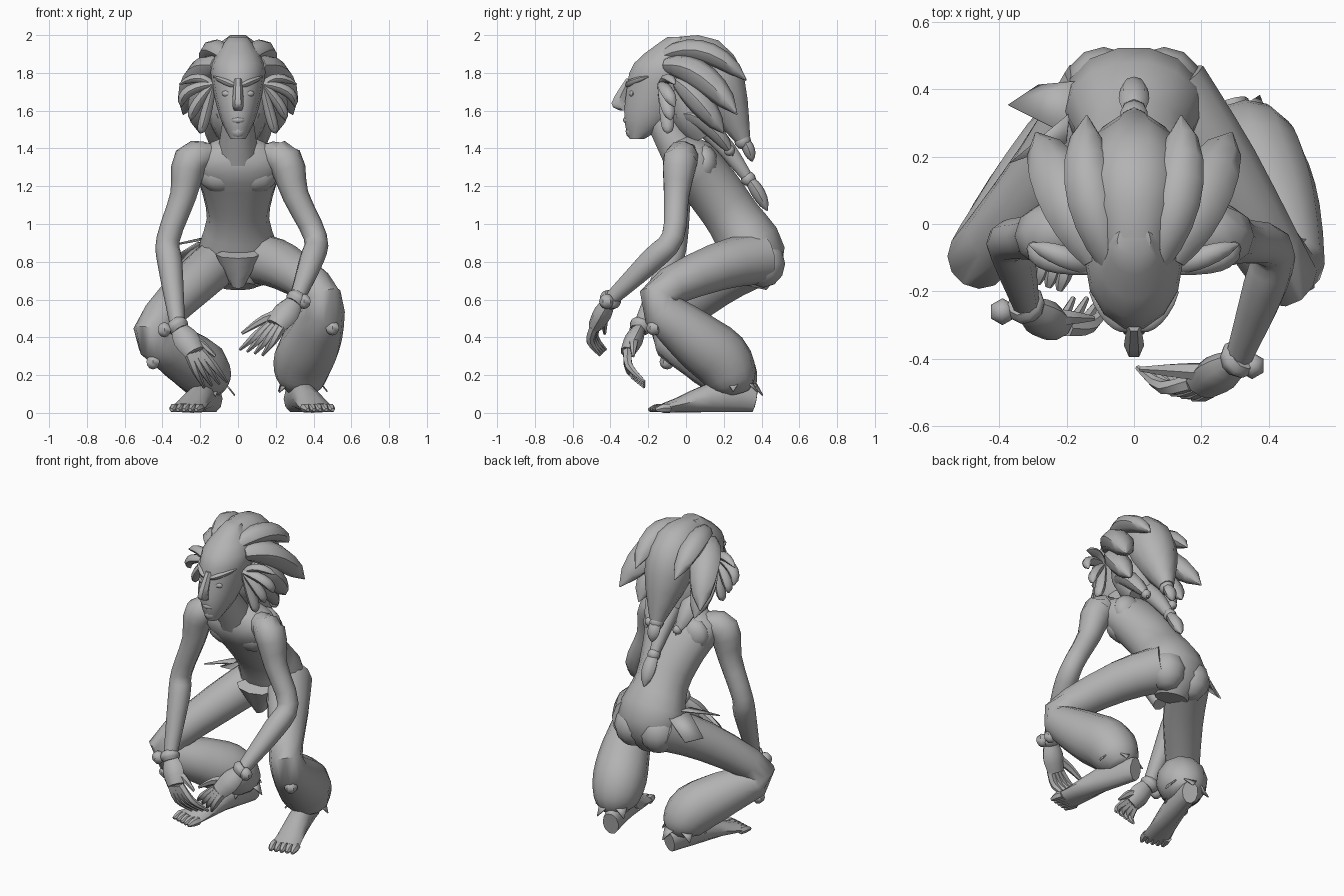
import bpy, bmesh
from math import sin, cos, pi, tau, radians
from mathutils import Vector

if "Cube" in bpy.data.objects:
    bpy.data.objects.remove(bpy.data.objects["Cube"], do_unlink=True)

GREY = (.45, .45, .45, 1)
clay = bpy.data.materials.new("clay grey")
clay.use_nodes = True
clay.diffuse_color = GREY
clay.node_tree.nodes["Principled BSDF"].inputs["Base Color"].default_value = GREY

SIDEWAYS = Vector((1, 0, 0))
FORWARD = Vector((0, 1, 0))
UP = Vector((0, 0, 1))


def finish(name, bm):
    bmesh.ops.recalc_face_normals(bm, faces=bm.faces)
    mesh = bpy.data.meshes.new(name)
    bm.to_mesh(mesh)
    bm.free()
    mesh.materials.append(clay)
    part = bpy.data.objects.new(name, mesh)
    bpy.context.collection.objects.link(part)
    bpy.ops.object.select_all(action='DESELECT')
    part.select_set(True)
    bpy.context.view_layer.objects.active = part
    bpy.ops.object.shade_smooth_by_angle(angle=radians(50))
    return part


def loft(name, sections, sides=8, across=SIDEWAYS, level=False):
    """Skin elliptical sections given as (centre, half width, half depth)."""
    bm = bmesh.new()
    rings = []
    for i, (centre, width, depth) in enumerate(sections):
        before = sections[max(i - 1, 0)][0]
        after = sections[min(i + 1, len(sections) - 1)][0]
        along = UP if level else (after - before).normalized()
        u = (across - along * across.dot(along)).normalized()
        v = along.cross(u)
        angles = [tau * k / sides for k in range(sides)]
        rings.append([bm.verts.new(centre + u * width * cos(a) + v * depth * sin(a)) for a in angles])
    for ring, following in zip(rings, rings[1:]):
        for k in range(sides):
            n = (k + 1) % sides
            bm.faces.new((ring[k], ring[n], following[n], following[k]))
    bm.faces.new(rings[0])
    bm.faces.new(rings[-1])
    return finish(name, bm)


def curve_through(keys, steps=3):
    """Smooth path through keys of any dimension."""
    keys = [Vector(k) for k in keys]
    padded = [keys[0]] + keys + [keys[-1]]
    path = []
    for a, b, c, d in zip(padded, padded[1:], padded[2:], padded[3:]):
        for step in range(steps):
            t = step / steps
            pull = (c - a) * t + (a * 2 - b * 5 + c * 4 - d) * t * t + (b * 3 - a - c * 3 + d) * t ** 3
            path.append(b + pull / 2)
    return path + [keys[-1]]


def limb(name, joints, radii, sides=10, flat=1, across=SIDEWAYS):
    path = curve_through([(*joint, radius) for joint, radius in zip(joints, radii)])
    return loft(name, [(p.xyz, p.w, p.w * flat) for p in path], sides, across)


def body(name, profile, sides=14, level=False):
    """Symmetric volume from keys of y, z, half width, half depth."""
    path = curve_through(profile)
    return loft(name, [(Vector((0, p.x, p.y)), p.z, p.w) for p in path], sides, level=level)


def lock(name, root, middle, tip, width, flat=.8, across=SIDEWAYS):
    """Leaf-shaped strand that swells, then narrows to a point."""
    root, middle, tip = Vector(root), Vector(middle), Vector(tip)
    bend = middle * 2 - (root + tip) / 2
    sections = []
    for step in range(8):
        t = step / 7
        centre = root.lerp(bend, t).lerp(bend.lerp(tip, t), t)
        swell = width * (.5 + 2 * t) * (1 - t) ** .7 + .004
        sections.append((centre, swell, swell * flat))
    return loft(name, sections, across=across)


def ball(name, centre, size, scale=(1, 1, 1), segments=8):
    bm = bmesh.new()
    bmesh.ops.create_uvsphere(bm, u_segments=segments, v_segments=6, radius=size)
    for vert in bm.verts:
        vert.co = Vector(centre) + vert.co * Vector(scale)
    return finish(name, bm)


def flap(name, corners):
    bm = bmesh.new()
    bm.faces.new([bm.verts.new(corner) for corner in corners])
    cloth = finish(name, bm)
    cloth.modifiers.new("thickness", 'SOLIDIFY').thickness = .008


# Torso, neck and loincloth
body("torso", [(.34, .67, .1, .09), (.36, .84, .21, .17), (.25, 1.03, .165, .15),
               (.13, 1.2, .2, .15), (.01, 1.35, .25, .14), (-.04, 1.44, .1, .07)])
limb("neck", [(0, -.02, 1.36), (0, -.14, 1.56)], (.11, .08))
body("loincloth", [(.16, .84, .12, .05), (.24, .68, .04, .05)], sides=8)

# Head and face
body("head", [(-.26, 1.45, .04, .04), (-.2, 1.55, .09, .13), (-.14, 1.7, .13, .18),
              (-.1, 1.85, .14, .18), (-.05, 1.99, .05, .05)], level=True)
body("nose", [(-.3, 1.77, .02, .02), (-.36, 1.64, .03, .04), (-.33, 1.6, .02, .02)], sides=6, level=True)
ball("lips", (0, -.31, 1.55), .04, (1, .6, .5))
ball("chin", (0, -.28, 1.49), .04)

# Hair down the middle
limb("crown_hair", [(0, -.08, 1.89), (0, .1, 1.86), (0, .19, 1.7), (0, .3, 1.45)], (.1, .14, .14, .045))
limb("nape_hair", [(0, 0, 1.84), (0, .04, 1.6), (0, .1, 1.46)], (.14, .17, .11), flat=.8)
limb("long_braid", [(0, .1, 1.52), (0, .22, 1.39), (0, .33, 1.24)], (.06, .05, .03))
lock("braid_tip", (0, .33, 1.24), (0, .38, 1.17), (0, .43, 1.07), .045)
lock("tail_tip", (0, .3, 1.45), (0, .33, 1.4), (0, .35, 1.33), .04)
ball("tail_bead", (0, .3, 1.44), .045)
ball("braid_bead", (0, .33, 1.24), .04)

# Everything the head and trunk carry on both sides
for s in (-1, 1):
    ball("chest_muscle", (s * .09, .01, 1.26), .12, (1, .7, .8), 12)
    ball("shoulder_blade", (s * .13, .1, 1.32), .1, (1, .7, 1), 12)
    ball("buttock", (s * .09, .41, .79), .115, (1, 1, 1.1), 12)
    ball("eye", (s * .055, -.283, 1.69), .032, (1, .6, .6))
    lock("brow", (s * .01, -.3, 1.73), (s * .06, -.285, 1.75), (s * .13, -.2, 1.78), .02, across=FORWARD)
    lock("crest_lock", (s * .06, -.12, 1.89), (s * .13, .1, 1.91), (s * .14, .32, 1.76), .075)
    lock("side_lock", (s * .1, -.1, 1.84), (s * .19, .08, 1.78), (s * .29, .27, 1.58), .1)
    lock("low_lock", (s * .12, -.04, 1.75), (s * .18, .07, 1.65), (s * .2, .2, 1.48), .085)
    lock("nape_lock", (s * .08, -.04, 1.58), (s * .12, .1, 1.54), (s * .1, .25, 1.36), .065)
    ball("nape_bead", (s * .1, .23, 1.39), .03)
    lock("ear", (s * .12, -.13, 1.71), (s * .2, -.1, 1.77), (s * .31, -.06, 1.74), .03, across=FORWARD)
    for drop in range(3):
        reach = .3 - drop * .05
        hang = 1.64 - drop * .07
        lock("ear_feather", (s * .13, -.13, 1.74), (s * reach * .88, -.1, hang + .06),
             (s * reach, -.06 - drop * .02, hang - .02), .035, across=FORWARD)


def build_hand(side, wrist, knuckles, tips, spread, thumb):
    """Palm, banded wrist, four fanned fingers and a thumb."""
    wrist, knuckles, tips, spread, thumb = map(Vector, (wrist, knuckles, tips, spread, thumb))
    middle = wrist.lerp(knuckles, .5)
    limb(side + "_palm", (wrist, middle, knuckles), (.04, .07, .055), 8, .7)
    band = (knuckles - wrist).normalized() * .03
    limb(side + "_bracelet", (wrist - band, wrist, wrist + band), (.045, .06, .045))
    for finger in range(4):
        fan = spread * (finger - 1.5)
        bent = knuckles.lerp(tips, .5) + fan * .8 - FORWARD * .035
        limb(side + "_finger", (knuckles + fan * .5, bent, tips + fan), (.026, .022, .008), 6)
    limb(side + "_thumb", (middle, middle.lerp(thumb, .5) + UP * .02, thumb), (.03, .024, .008), 6)


def build_foot(side, heel, toes):
    """Wedge foot with a high instep and five toes."""
    heel, toes = Vector(heel), Vector(toes)
    ahead = (toes - heel).normalized()
    outward = UP.cross(ahead)
    sole = []
    for step in range(7):
        t = step / 6
        height = .025 + .08 * sin(pi * (t * .8 + .2)) * (1 - t * .6)
        sole.append((heel.lerp(toes, t) + UP * height, .05 + .04 * t, height))
    loft(side + "_foot", sole, 10)
    for toe in range(5):
        base = toes + outward * (toe - 2) * .034 + UP * .025 - ahead * .02
        limb(side + "_toe", (base, base + ahead * .04, base + ahead * .08 - UP * .01), (.024, .024, .01), 6)


def build_leg(side, joints, thickness):
    """Flared trouser leg gathered over the ankle, with a few ragged points."""
    limb(side + "_trouser", joints, [radius * thickness for radius in (.14, .125, .1, .145, .16, .13, .07)], 12)
    cuff = Vector(joints[-2])
    for point in range(5):
        angle = tau * point / 5
        rim = [cuff + SIDEWAYS * cos(a) * .1 + FORWARD * sin(a) * .1 for a in (angle - .4, angle + .4)]
        tip = cuff + SIDEWAYS * cos(angle) * .14 + FORWARD * sin(angle) * .14 - UP * .06
        flap(side + "_cuff_point", (*rim, tip))


# Arms and hands
ARM_RADII = (.07, .095, .07, .062, .066, .04)
left_wrist, right_wrist = (.31, -.4, .6), (-.32, -.24, .46)
limb("left_arm", [(.15, 0, 1.36), (.25, -.03, 1.335), (.305, -.05, 1.15), (.41, -.07, .93), (.39, -.18, .81),
                  left_wrist], ARM_RADII)
limb("right_arm", [(-.15, 0, 1.36), (-.25, -.03, 1.335), (-.29, -.04, 1.15), (-.37, -.05, .92),
                   (-.36, -.09, .79), right_wrist], ARM_RADII)
build_hand("left", left_wrist, (.2, -.48, .46), (.07, -.44, .32), (.04, -.01, -.01), (.02, -.43, .42))
build_hand("right", right_wrist, (-.23, -.31, .32), (-.12, -.22, .15), (-.04, 0, -.01), (-.12, -.28, .3))

# Legs and feet
build_leg("left", [(.09, .39, .82), (.25, .16, .77), (.45, -.15, .61), (.41, .03, .41), (.35, .18, .29),
                   (.33, .25, .17), (.32, .27, .11)], 1)
build_leg("right", [(-.09, .39, .81), (-.25, .15, .67), (-.46, -.1, .43), (-.32, .06, .32), (-.2, .2, .24),
                    (-.16, .27, .15), (-.15, .29, .1)], .95)
build_foot("left", (.29, .36, 0), (.42, -.12, 0))
build_foot("right", (-.13, .36, 0), (-.27, -.12, 0))

# Loose beads and hip cloth
for name, place in (("left_wrist_bead", (.35, -.42, .59)), ("right_wrist_bead", (-.39, -.26, .44)),
                    ("left_knee_bead", (.5, -.17, .45)), ("right_knee_bead", (-.45, -.1, .27))):
    ball(name, place, .04, segments=6)
flap("hip_cloth", [(-.17, .42, .9), (-.21, .27, .9), (-.37, .35, .8), (-.28, .41, .77)])
flap("hip_feather", [(-.19, .33, .92), (-.2, .24, .91), (-.37, .18, .88)])
